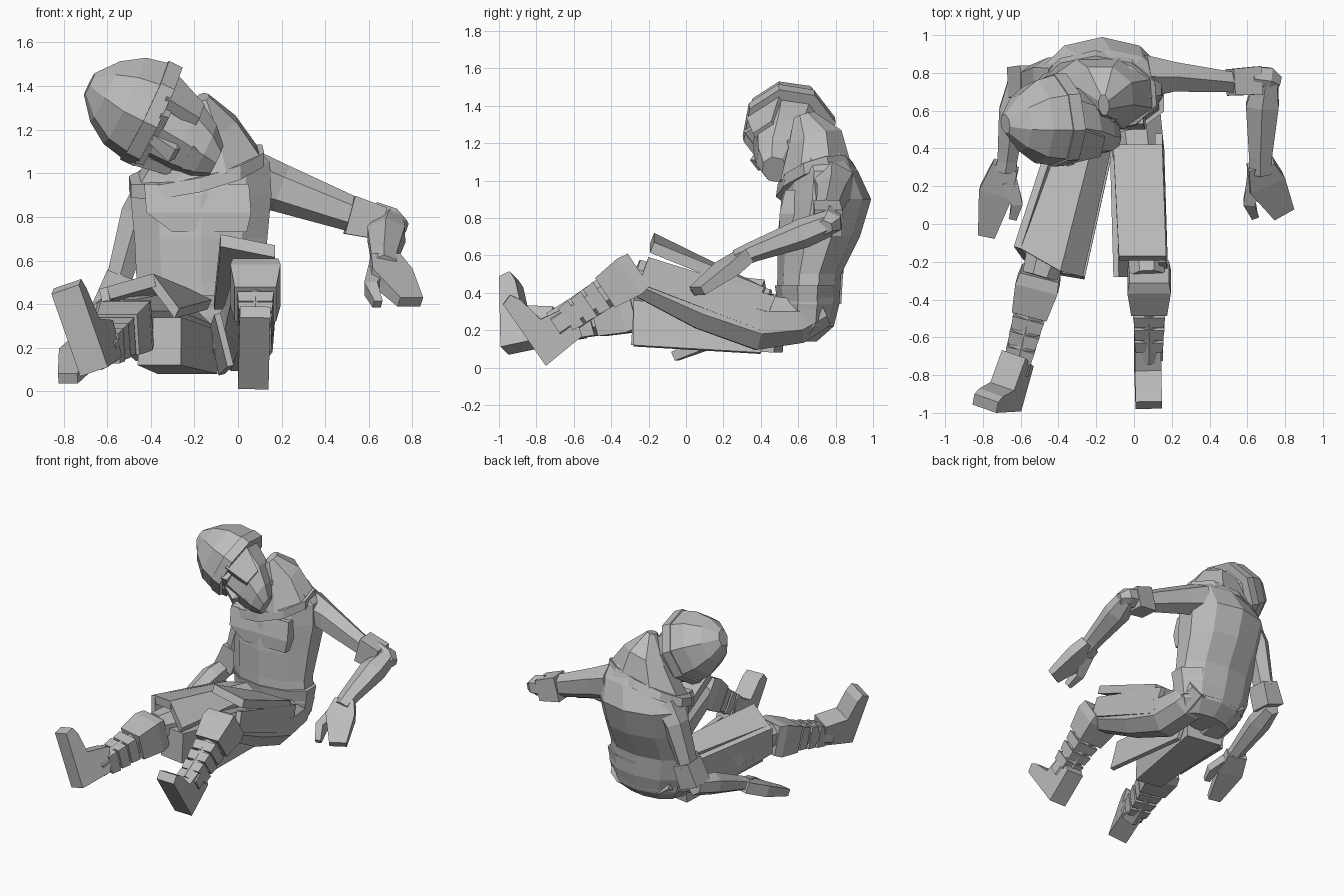
import bpy
import bmesh
from math import cos, sin, pi
from mathutils import Vector

default = bpy.data.objects.get("Cube")
if default:
    bpy.data.objects.remove(default)

# One plain clay colour for the whole figure
clay = bpy.data.materials.new("clay_grey")
clay.use_nodes = True
clay.diffuse_color = (.5, .5, .5, 1)
clay.node_tree.nodes["Principled BSDF"].inputs["Base Color"].default_value = clay.diffuse_color

Y_AXIS, Z_AXIS = Vector((0, 1, 0)), Vector((0, 0, 1))


def finish(name, mesh_builder):
    """Turn a bmesh into a flat shaded object."""
    bmesh.ops.recalc_face_normals(mesh_builder, faces=mesh_builder.faces)
    mesh = bpy.data.meshes.new(name)
    mesh_builder.to_mesh(mesh)
    mesh_builder.free()
    mesh.materials.append(clay)
    obj = bpy.data.objects.new(name, mesh)
    bpy.context.collection.objects.link(obj)
    return obj


def bridge(name, rings):
    """Skin a list of point rings and cap both ends."""
    builder = bmesh.new()
    loops = [[builder.verts.new(point) for point in ring] for ring in rings]
    count = len(loops[0])
    for lower, upper in zip(loops, loops[1:]):
        for i in range(count):
            j = (i + 1) % count
            builder.faces.new((lower[i], lower[j], upper[j], upper[i]))
    builder.faces.new(loops[0])
    builder.faces.new(loops[-1])
    return finish(name, builder)


def limb(name, sections, sides=6, ref=Z_AXIS, axis=None):
    """Loft rings along a path; a section is x, y, z, half width, half height."""
    centres = [Vector(section[:3]) for section in sections]
    last = len(centres) - 1
    rings = []
    for i, (centre, section) in enumerate(zip(centres, sections)):
        along = axis or centres[min(i + 1, last)] - centres[max(i - 1, 0)]
        across = along.cross(ref).normalized()
        up = across.cross(along).normalized()
        grow = 2 ** .5 if sides == 4 else 1
        angles = [2 * pi * (k + .5) / sides for k in range(sides)]
        rings.append([centre + grow * (across * section[3] * cos(a) + up * section[4] * sin(a))
                      for a in angles])
    return bridge(name, rings)


def plate(name, corners, thickness):
    """Hanging cloth panel given by its upper corners."""
    top = [Vector(corner) for corner in corners]
    normal = (top[1] - top[0]).cross(top[2] - top[0]).normalized()
    if normal.z < 0:
        normal.negate()
    return bridge(name, [top, [point - normal * thickness for point in top]])


# Torso, slumped forward and rounded at the back
limb("torso", [
    (-.14, .6, .14, .2, .1),
    (-.14, .64, .22, .27, .15),
    (-.15, .65, .34, .31, .17),
    (-.17, .66, .5, .31, .17),
    (-.17, .71, .7, .32, .22),
    (-.17, .75, .9, .34, .24),
    (-.12, .74, 1.05, .28, .18),
    (-.14, .7, 1.16, .19, .14),
], sides=10, ref=Y_AXIS, axis=Z_AXIS)
limb("coat_waist", [
    (-.14, .65, .24, .28, .145),
    (-.15, .65, .44, .325, .175),
], sides=10, ref=Y_AXIS, axis=Z_AXIS)
limb("chest_panel", [
    (-.13, .54, .73, .17, .04),
    (-.18, .55, .82, .24, .05),
    (-.19, .6, .95, .24, .07),
], sides=4, ref=Y_AXIS, axis=Z_AXIS)

# Cape collar and raised hood behind the neck
tilt = Vector((-.22, -.3, .93))
limb("collar", [
    (-.19, .7, .98, .33, .23),
    (-.19, .69, 1.04, .33, .21),
], sides=10, ref=Y_AXIS, axis=tilt)
limb("hood", [
    (-.18, .69, 1.03, .31, .21),
    (-.17, .69, 1.21, .18, .16),
    (-.16, .63, 1.35, .03, .06),
], sides=8, ref=Y_AXIS, axis=tilt)

# Head, rolled onto the right shoulder and looking down
head_centre = Vector((-.42, .55, 1.285))
crown = Vector((-.9, -.07, .43)).normalized()
face = Vector((-.15, -.82, -.55))
face = (face - crown * face.dot(crown)).normalized()
cheek = crown.cross(face)


def head_part(name, sections, sides=8):
    """Loft in head space; a section is rise, forward, sideways, width, depth."""
    rows = []
    for rise, forward, sideways, width, depth in sections:
        point = head_centre + crown * rise + face * forward + cheek * sideways
        rows.append((*point, width, depth))
    return limb(name, rows, sides, ref=face, axis=crown)


head_part("helmet_dome", [
    (0, 0, 0, .25, .245),
    (.11, 0, 0, .225, .225),
    (.21, 0, 0, .16, .15),
    (.29, 0, 0, .06, .05),
])
head_part("helmet_band", [(-.06, 0, 0, .26, .25), (.01, 0, 0, .26, .25)])
head_part("head", [
    (-.04, 0, 0, .2, .2),
    (-.2, .04, 0, .18, .17),
    (-.31, .09, 0, .14, .12),
    (-.38, .12, 0, .08, .07),
])
head_part("nose", [(-.07, .17, 0, .025, .02), (-.18, .19, 0, .04, .05), (-.2, .18, 0, .03, .03)], 4)
head_part("mouth", [(-.25, .16, 0, .07, .04), (-.28, .16, 0, .06, .04)], 4)
for label, sign in (("left", 1), ("right", -1)):
    head_part(label + "_cheek_guard", [
        (-.04, .03, sign * .18, .03, .11),
        (-.22, .07, sign * .15, .03, .06),
    ], 4)
    head_part(label + "_brow", [(-.05, .17, sign * .09, .06, .03), (-.09, .16, sign * .09, .06, .03)], 4)
limb("neck", [(-.22, .6, 1.2, .13, .13), (-.15, .7, 1.05, .15, .15)], ref=Y_AXIS)

# Left arm, stretched out sideways with the forearm forward
limb("left_upper_arm", [
    (.05, .78, .98, .13, .13),
    (.2, .78, .93, .09, .11),
    (.53, .75, .81, .06, .08),
])
limb("left_elbow_cuff", [(.51, .75, .81, .07, .09), (.66, .76, .77, .075, .075)], sides=4)
limb("left_elbow", [(.62, .77, .79, .07, .08), (.71, .76, .77, .08, .07), (.76, .74, .75, .05, .04)])
limb("left_forearm", [
    (.7, .76, .77, .07, .07),
    (.68, .63, .72, .1, .08),
    (.67, .36, .62, .07, .055),
    (.67, .27, .58, .065, .05),
])
limb("left_hand", [
    (.67, .32, .6, .07, .04),
    (.7, .22, .53, .1, .04),
    (.79, .06, .41, .06, .025),
], sides=4)
limb("left_thumb", [(.65, .25, .55, .05, .03), (.61, .12, .47, .03, .04), (.64, .04, .4, .02, .02)], sides=4)

# Right arm, hanging beside the body
limb("right_upper_arm", [
    (-.38, .76, .92, .11, .13),
    (-.46, .78, .81, .09, .1),
    (-.55, .76, .5, .065, .08),
], ref=Y_AXIS)
limb("right_elbow_cuff", [(-.54, .76, .53, .065, .08), (-.6, .75, .37, .075, .08)], sides=4, ref=Y_AXIS)
limb("right_forearm", [
    (-.61, .77, .37, .06, .07),
    (-.64, .6, .33, .085, .08),
    (-.67, .34, .24, .06, .055),
    (-.68, .28, .22, .065, .05),
])
limb("right_hand", [
    (-.68, .31, .22, .07, .04),
    (-.73, .17, .16, .09, .04),
    (-.78, -.06, .06, .045, .025),
], sides=4)
limb("right_thumb", [(-.66, .23, .2, .04, .03), (-.62, .11, .16, .03, .03), (-.64, .03, .12, .02, .02)], sides=4)

# Thighs
limb("left_thigh", [
    (-.01, .73, .31, .12, .1),
    (0, .6, .25, .15, .13),
    (.02, .4, .24, .15, .16),
    (.05, .1, .34, .12, .15),
    (.07, -.28, .49, .1, .1),
], sides=8)
limb("right_thigh", [
    (-.26, .73, .31, .13, .1),
    (-.27, .6, .26, .16, .13),
    (-.28, .4, .25, .17, .16),
    (-.4, .05, .31, .15, .15),
    (-.5, -.28, .33, .1, .1),
], sides=8)

# Coat skirts lying over and under the legs
plate("left_front_skirt", [(-.11, .42, .43), (.15, .42, .43), (.17, -.17, .67), (-.08, -.17, .72)], .06)
plate("left_side_skirt", [(.15, .48, .38), (.17, -.2, .59), (.18, -.25, .45), (.16, .4, .2)], .04)
plate("left_inner_skirt", [(-.1, .45, .3), (-.08, -.28, .36), (-.02, -.28, .12), (-.06, .4, .08)], .03)
plate("right_front_skirt", [(-.4, .42, .43), (-.22, .42, .47), (-.39, -.25, .54), (-.6, -.13, .48)], .06)
plate("right_inner_skirt", [(-.22, .42, .47), (-.12, .4, .42), (-.27, -.28, .38), (-.39, -.25, .54)], .05)
plate("right_side_skirt", [(-.41, .45, .42), (-.6, -.13, .48), (-.55, -.2, .25), (-.43, .4, .15)], .04)
limb("right_under_skirt", [(-.23, .5, .18, .14, .1), (-.36, -.27, .23, .1, .11)], sides=4)


def lower_leg(label, knee, ankle, heel, toe_way):
    """Knee guard, wrapped shin and upturned boot."""
    knee, ankle, heel = Vector(knee), Vector(ankle), Vector(heel)

    def stack(name, steps, sides):
        limb(label + name, [(*knee.lerp(ankle, t), w, w) for t, w in steps], sides)

    stack("_knee_guard", [(-.04, .105), (.08, .115), (.38, .095)], 4)
    stack("_shin", [(.2, .085), (.7, .08), (1, .085)], 6)
    for i in range(3):
        start = .42 + i * .16
        stack("_shin_wrap_" + str(i + 1), [(start, .085 - i * .004), (start + .13, .078 - i * .004)], 4)
    toe = Vector(toe_way).normalized()
    leg = knee - ankle
    leg = (leg - toe * leg.dot(toe)).normalized()
    side = toe.cross(leg).normalized() * .07
    outline = [(0, 0), (.4, 0), (.42, .06), (.37, .09), (.22, .12), (.19, .3), (.02, .25)]
    points = [heel + toe * a + leg * b for a, b in outline]
    bridge(label + "_boot", [[p - side for p in points], [p + side for p in points]])


lower_leg("left", (.08, -.27, .51), (.08, -.7, .22), (.07, -.75, .01), (.02, -.57, .82))
lower_leg("right", (-.5, -.28, .31), (-.63, -.78, .18), (-.66, -.97, .09), (-.33, -.02, .94))
